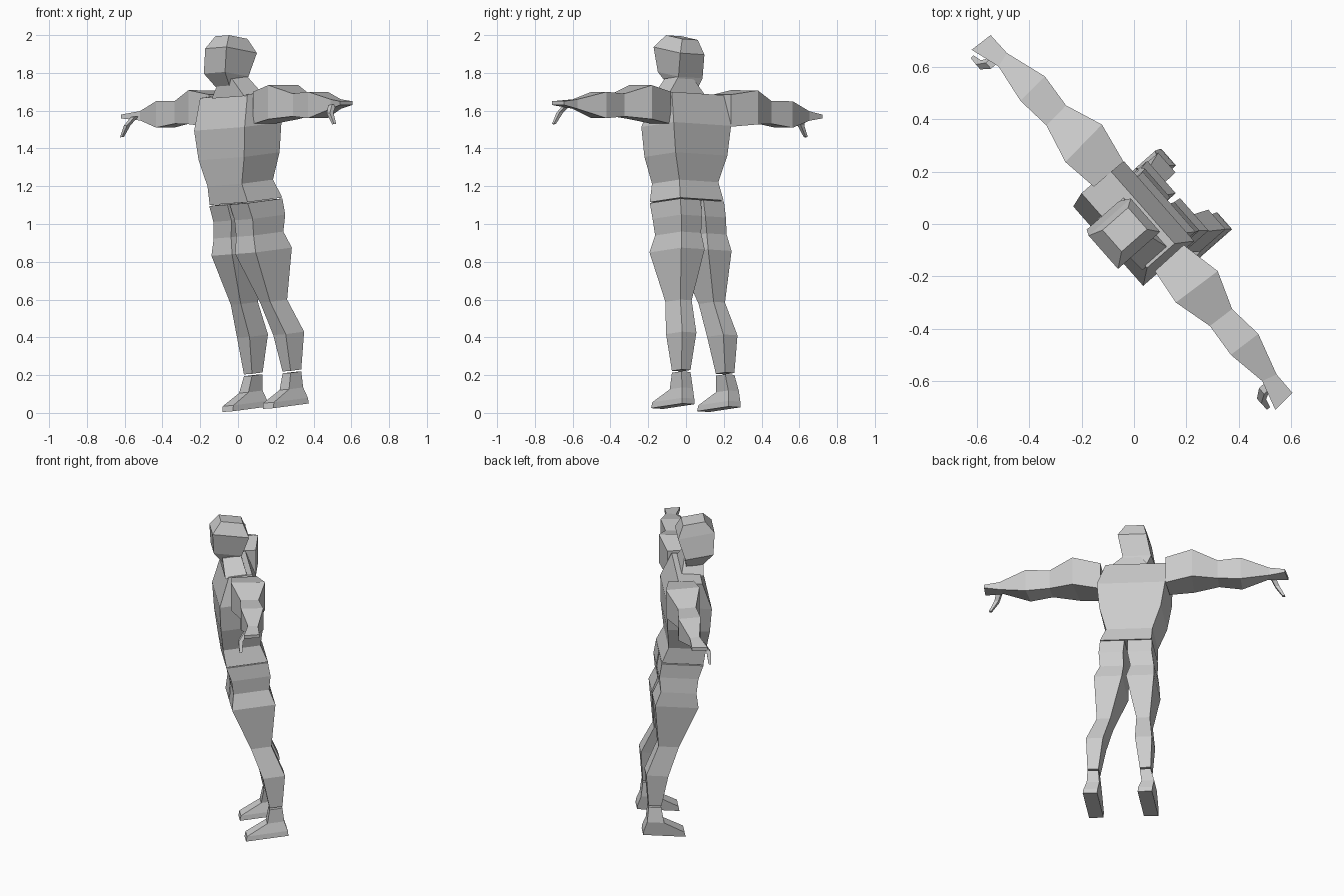
import bpy
import bmesh
from mathutils import Vector

default_cube = bpy.data.objects.get("Cube")
if default_cube:
    bpy.data.objects.remove(default_cube, do_unlink=True)

# Body axes: the figure is turned and tips slightly forward
LEFT = Vector((0.66, -0.75, 0.05))
BACK = Vector((0.75, 0.66, 0.1))
HEAD_BACK = Vector((0.75, 0.66, -0.15))

clay = bpy.data.materials.new("light_grey")
clay.use_nodes = True
clay.diffuse_color = (0.6, 0.6, 0.6, 1)
shader = clay.node_tree.nodes["Principled BSDF"]
shader.inputs["Base Color"].default_value = clay.diffuse_color
shader.inputs["Roughness"].default_value = 0.8


def section(x, y, z, depth, width, back=BACK):
    """Four-cornered body section, given by its left back corner."""
    left_back = Vector((x, y, z))
    left_front = left_back - back * depth
    return [left_back, left_front, left_front - LEFT * width, left_back - LEFT * width]


def loft(name, sections):
    """Flat-shaded skin through a run of four-cornered sections, with end caps."""
    bm = bmesh.new()
    rings = [[bm.verts.new(corner) for corner in ring] for ring in sections]
    for lower, upper in zip(rings, rings[1:]):
        for i in range(4):
            j = (i + 1) % 4
            bm.faces.new((lower[i], lower[j], upper[j], upper[i]))
    bm.faces.new(rings[0])
    bm.faces.new(rings[-1])
    bmesh.ops.recalc_face_normals(bm, faces=bm.faces)
    mesh = bpy.data.meshes.new(name)
    bm.to_mesh(mesh)
    bm.free()
    mesh.materials.append(clay)
    part = bpy.data.objects.new(name, mesh)
    bpy.context.collection.objects.link(part)
    return part


def mirrored(sections):
    """Reflect arm sections to the right side, which hangs a little lower."""
    across = Vector((LEFT.x, LEFT.y, 0)).normalized()
    settle = Vector((0.015, 0.04, 0))
    result = []
    for ring in sections:
        new_ring = []
        for corner in ring:
            reach = corner.dot(across)
            drop = Vector((0, 0, 0.08 * reach))
            new_ring.append(corner - across * (2 * reach) + settle - drop)
        result.append(new_ring)
    return result


# Torso, from waist to shoulders
torso_rows = [
    (0.235, -0.03, 1.14, 0.245, 0.305),
    (0.185, -0.035, 1.235, 0.22, 0.275),
    (0.22, -0.055, 1.38, 0.25, 0.365),
    (0.23, -0.065, 1.54, 0.26, 0.405),
    (0.155, -0.075, 1.70, 0.14, 0.38),
]
loft("torso", [section(*row) for row in torso_rows])

# Neck, sloping up from the shoulders
loft("neck", [
    section(0.13, -0.09, 1.69, 0.13, 0.26),
    section(0.05, -0.04, 1.78, 0.11, 0.1),
])

# Head, narrow at the jaw and the crown
head_rows = [
    (0.03, -0.025, 1.715, 0.1, 0.11),
    (0.055, -0.04, 1.78, 0.165, 0.17),
    (0.1, -0.03, 1.905, 0.215, 0.17),
    (0.05, -0.02, 1.98, 0.13, 0.11),
]
loft("head", [section(*row, back=HEAD_BACK) for row in head_rows])

# Legs and feet: the last value is the distance between the two sides
leg_rows = [
    (0.235, -0.03, 1.135, 0.245, 0.145, 0.163),
    (0.25, -0.025, 1.05, 0.23, 0.145, 0.17),
    (0.24, -0.025, 0.96, 0.21, 0.14, 0.18),
    (0.285, -0.025, 0.875, 0.255, 0.165, 0.19),
    (0.26, -0.03, 0.6, 0.12, 0.08, 0.235),
    (0.35, -0.02, 0.43, 0.13, 0.1, 0.29),
    (0.335, -0.025, 0.23, 0.075, 0.065, 0.31),
]
foot_rows = [
    (0.335, -0.025, 0.22, 0.075, 0.065, 0.31),
    (0.345, -0.02, 0.135, 0.1, 0.075, 0.325),
    (0.37, -0.02, 0.08, 0.24, 0.085, 0.325),
    (0.375, -0.02, 0.05, 0.25, 0.085, 0.325),
]
for part_name, rows in (("leg", leg_rows), ("foot", foot_rows)):
    for side, amount in (("left", 0), ("right", 1)):
        sections = []
        for *row, gap in rows:
            shift = LEFT * (gap * amount)
            sections.append([corner - shift for corner in section(*row)])
        loft(f"{side}_{part_name}", sections)

# Arms: front point, back point, underside height and top height
arm_rows = [
    (0.08, -0.18, 0.19, -0.08, 1.53, 1.7),
    (0.16, -0.3, 0.32, -0.18, 1.555, 1.735),
    (0.29, -0.39, 0.375, -0.325, 1.57, 1.69),
    (0.37, -0.5, 0.475, -0.42, 1.56, 1.7),
    (0.49, -0.6, 0.545, -0.575, 1.61, 1.66),
    (0.54, -0.71, 0.605, -0.645, 1.63, 1.65),
]
arm_sections = []
for front_x, front_y, back_x, back_y, under, top in arm_rows:
    arm_sections.append([
        Vector((front_x, front_y, under)),
        Vector((back_x, back_y, under)),
        Vector((back_x, back_y, top)),
        Vector((front_x, front_y, top)),
    ])

# Thumbs, thin and hooked downward
thumb_sections = []
for x, y, z, size in (
    (0.52, -0.63, 1.635, 0.03),
    (0.505, -0.67, 1.59, 0.025),
    (0.52, -0.7, 1.53, 0.015),
):
    thumb_sections.append(section(x, y, z, size, size))

for part_name, sections in (("arm", arm_sections), ("thumb", thumb_sections)):
    loft("left_" + part_name, sections)
    loft("right_" + part_name, mirrored(sections))
